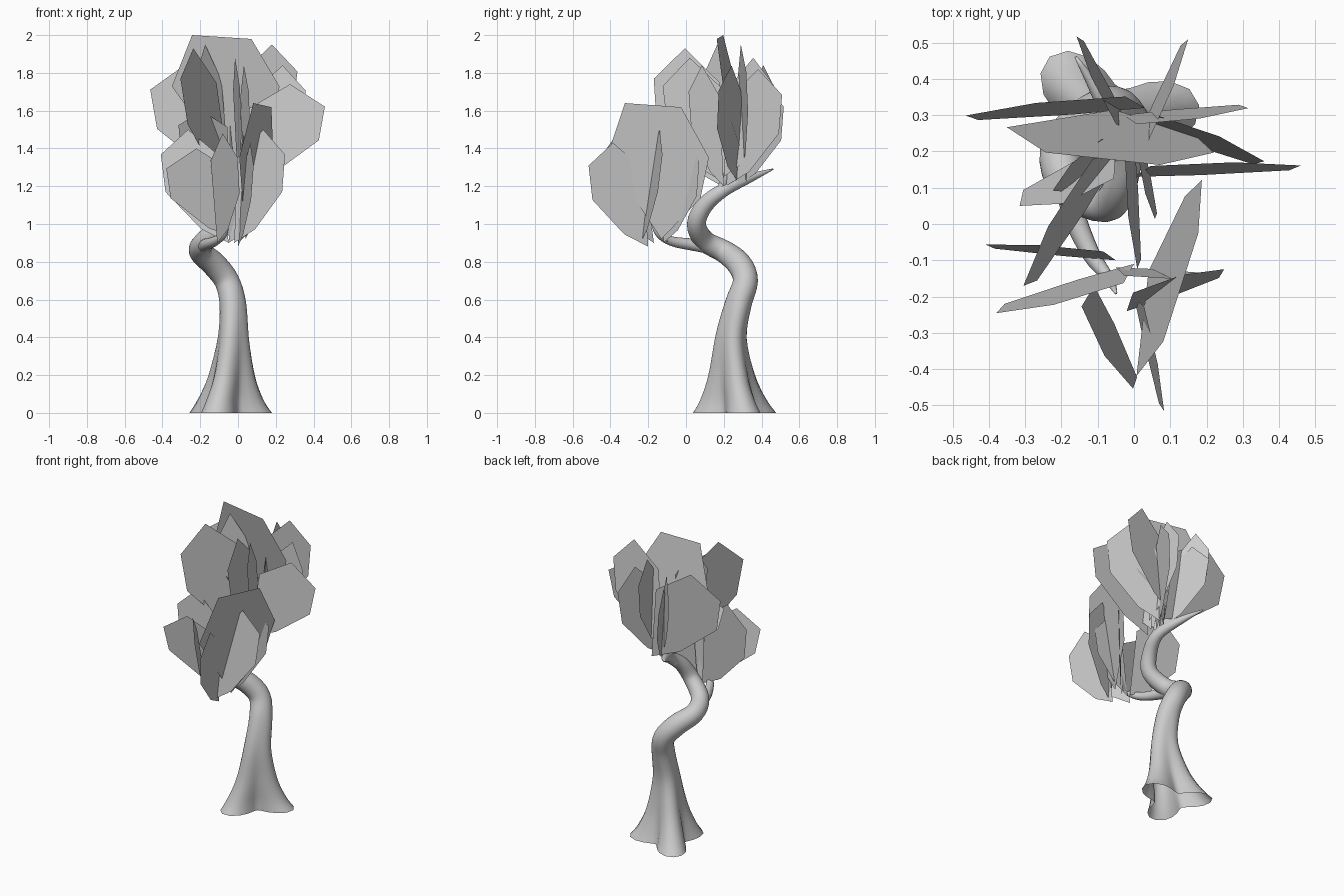
import bpy, bmesh, math
from mathutils import Vector

if "Cube" in bpy.data.objects:
    bpy.data.objects.remove(bpy.data.objects["Cube"])

grey = bpy.data.materials.new("plain_grey")
grey.use_nodes = True
grey.diffuse_color = (0.6, 0.6, 0.6, 1)
grey.node_tree.nodes["Principled BSDF"].inputs["Base Color"].default_value = (0.6, 0.6, 0.6, 1)


def finish(bm, name, smooth):
    mesh = bpy.data.meshes.new(name)
    bm.to_mesh(mesh)
    bm.free()
    mesh.materials.append(grey)
    for poly in mesh.polygons:
        poly.use_smooth = smooth
    obj = bpy.data.objects.new(name, mesh)
    bpy.context.collection.objects.link(obj)
    return obj


def spline(points, steps):
    """Smooth interpolation through rows of (x, y, z, radius, lobe depth)."""
    rows = [Vector(p) for p in points]
    rows = [rows[0]] + rows + [rows[-1]]
    out = []
    for a, b, c, d in zip(rows, rows[1:], rows[2:], rows[3:]):
        for i in range(steps):
            t = i / steps
            out.append(0.5 * (2 * b + (c - a) * t + (2 * a - 5 * b + 4 * c - d) * t * t
                              + (3 * b - a - 3 * c + d) * t ** 3))
    return out + [rows[-1]]


def limb(name, points, steps=4, sides=30):
    """Tube swept along a path, with three root lobes where asked."""
    rows = spline(points, steps)
    centres = [Vector(r[:3]) for r in rows]
    bm = bmesh.new()
    rings = []
    across = Vector((1, 0, 0))
    for i, row in enumerate(rows):
        along = centres[min(i + 1, len(rows) - 1)] - centres[max(i - 1, 0)]
        # Rings near the ground stay level so the foot sits flat
        level = max(0, min(1, (centres[i].z - 0.1) / 0.3))
        along = Vector((along.x * level, along.y * level, along.z)).normalized()
        across = (across - along * across.dot(along)).normalized()
        other = along.cross(across)
        ring = []
        for k in range(sides):
            ang = math.tau * k / sides
            r = max(row[3], 0.003) * (1 + row[4] * math.cos(3 * (ang - math.radians(13))))
            ring.append(bm.verts.new(centres[i] + r * (across * math.cos(ang) + other * math.sin(ang))))
        rings.append(ring)
    for lo, hi in zip(rings, rings[1:]):
        for k in range(sides):
            n = (k + 1) % sides
            bm.faces.new((lo[k], lo[n], hi[n], hi[k]))
    bm.faces.new(rings[-1])
    return finish(bm, name, True)


# Outlines: fraction of the way out, fraction of the way up
BLADE = [(0, 0), (.4, .12), (.93, .45), (1, .78), (.6, 1), (.1, .75)]
FAN = [(.5, 0), (.9, .3), (1, .6), (.75, .97), (.2, 1), (0, .6)]


def leaves(name, outline, table):
    """Flat upright leaves: inner x, y, base z, outer x, y, top z, sideways lean."""
    bm = bmesh.new()
    for x, y, z, out_x, out_y, top, lean in table:
        root = Vector((x, y, z))
        outward = Vector((out_x - x, out_y - y, 0))
        side = Vector((-outward.y, outward.x, 0)).normalized()
        upward = Vector((0, 0, top - z)) + side * lean
        bm.faces.new([bm.verts.new(root + outward * u + upward * v) for u, v in outline])
    return finish(bm, name, False)


# Trunk: flared three-lobed foot, twisting up into the rear branch
limb("trunk", [
    (-.065, .275, 0, .175, .43),
    (-.06, .265, .07, .145, .37),
    (-.045, .25, .2, .11, .25),
    (-.03, .243, .4, .08, .12),
    (-.03, .28, .58, .07, .05),
    (-.06, .315, .7, .066, 0),
    (-.13, .28, .79, .066, 0),
    (-.2, .2, .855, .06, 0),
    (-.175, .1, .91, .055, 0),
    (-.08, .055, 1, .05, 0),
    (-.04, .1, 1.1, .045, 0),
    (-.02, .2, 1.18, .036, 0),
    (-.08, .33, 1.24, .025, 0),
    (-.16, .46, 1.29, .004, 0)])

# Thin branches carrying the leaf clusters
limb("front_branch", [
    (-.19, .17, .87, .035, 0),
    (-.17, .04, .89, .032, 0),
    (-.12, -.08, .91, .025, 0),
    (-.07, -.15, .95, .015, 0),
    (-.05, -.19, 1.03, .004, 0)], sides=16)
limb("upper_twig", [
    (-.03, .16, 1.14, .03, 0),
    (-.01, .2, 1.22, .02, 0),
    (0, .22, 1.32, .004, 0)], sides=16)

# Upper crown
leaves("upper_leaves", BLADE, [
    (.03, .32, 1.22, -.46, .26, 1.85, -.05),
    (0, .13, 1.2, .46, .13, 1.74, .04),
    (.02, .27, 1.23, .34, .13, 1.84, .06),
    (-.03, .3, 1.3, .31, .35, 1.95, -.04),
    (-.04, .19, 1.2, -.25, -.2, 1.93, -.08),
    (-.04, .22, 1.2, -.19, .06, 1.95, -.06),
    (-.01, .26, 1.2, -.13, .53, 1.74, .04),
    (0, .21, 1.2, .12, .52, 1.82, -.04),
    (.05, .2, 1.25, .03, .46, 1.88, 0),
    (0, .24, 1.2, .04, -.12, 1.88, -.04),
    (.03, .2, 1.2, .08, .02, 1.84, -.03),
    (-.05, .22, 1.25, -.34, .14, 1.6, .12),
    (-.06, .32, 1.3, -.2, .47, 1.84, 0)])
leaves("crown_top_leaf", FAN, [(-.34, .35, 1.32, .23, .28, 2, -.14)])

# Lower front crown
leaves("lower_leaves", BLADE, [
    (-.05, -.1, .9, -.41, -.08, 1.5, -.03),
    (0, -.11, .92, -.39, -.2, 1.4, .06),
    (-.02, -.24, .9, .26, -.17, 1.5, .06),
    (-.05, -.12, .9, .19, -.12, 1.4, -.03),
    (0, -.2, .88, .06, -.52, 1.43, .03),
    (-.11, -.17, .9, .05, -.42, 1.48, -.08),
    (0, -.12, .9, .18, .07, 1.45, 0)])
leaves("lower_wide_leaf", FAN, [(-.05, -.4, .92, .13, .14, 1.64, -.1)])
